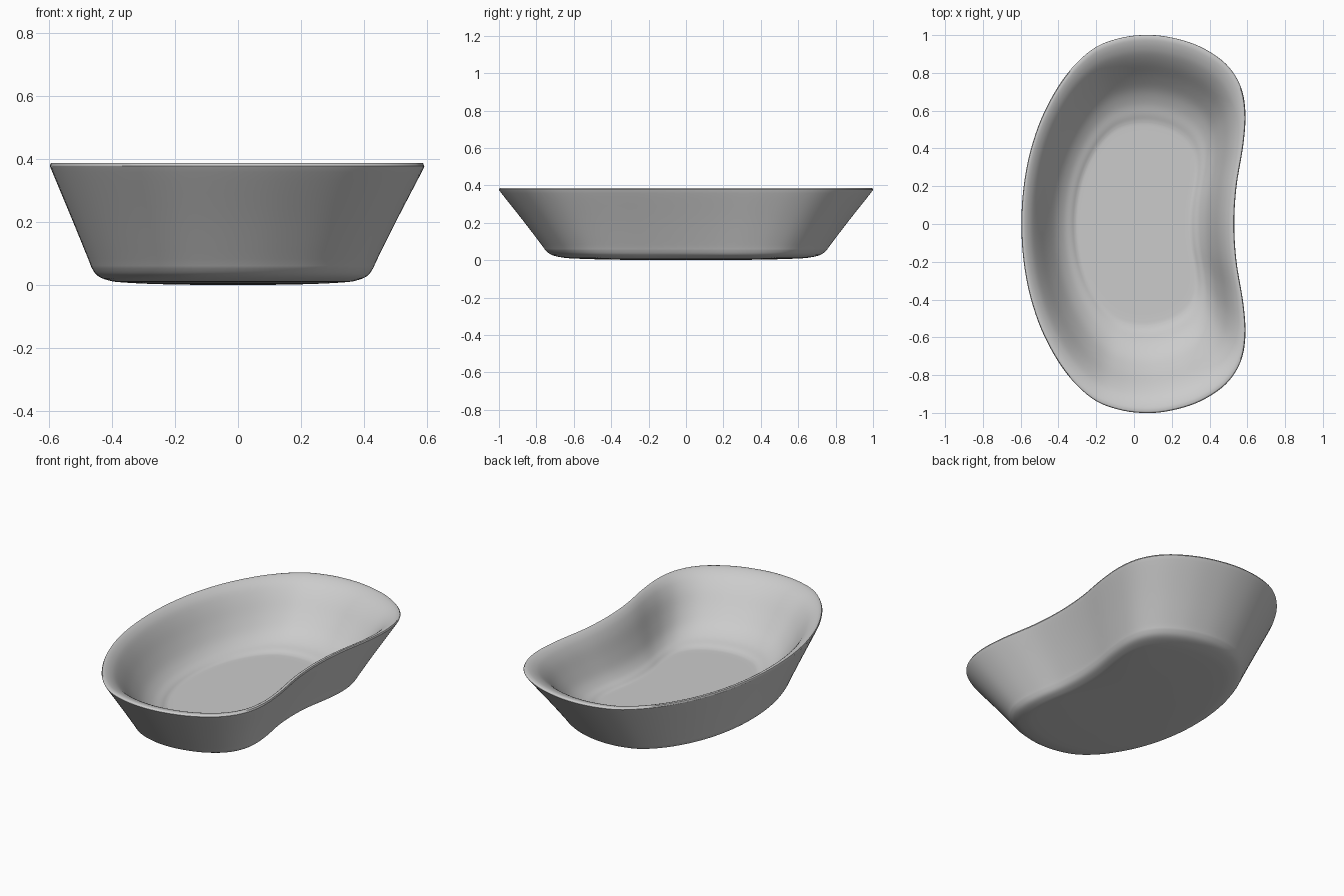
import bpy
import bmesh

default = bpy.data.objects.get("Cube")
if default:
    bpy.data.objects.remove(default, do_unlink=True)


def catmull(points, steps, closed):
    """Smooth curve through points of any dimension."""
    n = len(points)
    out = []
    for i in range(n if closed else n - 1):
        if closed:
            a, b, c, d = (points[(i + k) % n] for k in (-1, 0, 1, 2))
        else:
            a, b, c, d = (points[min(max(i + k, 0), n - 1)] for k in (-1, 0, 1, 2))
        for s in range(steps):
            t = s / steps
            out.append(tuple(
                q + t * (r - p) / 2 + t * t * (2 * p - 5 * q + 4 * r - w) / 2
                + t ** 3 * (3 * q - p - 3 * r + w) / 2
                for p, q, r, w in zip(a, b, c, d)))
    if not closed:
        out.append(points[-1])
    return out


# Kidney outline: back half, mirrored to the front half
half = [(-0.596, 0), (-0.584, 0.2), (-0.545, 0.4), (-0.472, 0.6), (-0.358, 0.79),
        (-0.222, 0.923), (-0.085, 0.981), (0.06, 1.0), (0.2, 0.986), (0.35, 0.938),
        (0.485, 0.848), (0.563, 0.73), (0.589, 0.59), (0.578, 0.42), (0.542, 0.2), (0.53, 0)]
outline = catmull(half + [(x, -y) for x, y in half[-2:0:-1]], 5, True)

# Wall sections: outline scale, height, sideways shift
outside = [(0.1, 0, -0.015), (0.4, 0.003, -0.015), (0.6, 0.009, -0.015),
           (0.67, 0.016, -0.015), (0.72, 0.029, -0.015), (0.75, 0.052, -0.015),
           (0.773, 0.083, -0.014), (0.87, 0.21, -0.008), (0.987, 0.358, 0), (1.0, 0.378, 0)]
inside = [(0.995, 0.386, 0), (0.975, 0.386, 0), (0.94, 0.374, 0), (0.9, 0.35, 0),
          (0.85, 0.304, 0), (0.78, 0.225, 0.003), (0.71, 0.158, 0.007), (0.64, 0.117, 0.01),
          (0.58, 0.098, 0.0125), (0.553, 0.089, 0.0125), (0.535, 0.085, 0.0125)]
floor = [(0.52, 0.084, 0.0125), (0.48, 0.084, 0.0125), (0.1, 0.084, 0.0125)]
profile = catmull(outside, 4, False) + catmull(inside, 4, False) + floor

# Dish: loft the outline along the wall section and cap both ends
bm = bmesh.new()
rings = [[bm.verts.new((x * s + shift, y * s, z)) for x, y in outline]
         for s, z, shift in profile]
count = len(outline)
for low, high in zip(rings, rings[1:]):
    for i in range(count):
        j = (i + 1) % count
        bm.faces.new((low[i], low[j], high[j], high[i]))
bm.faces.new(rings[0])
bm.faces.new(rings[-1])
bmesh.ops.recalc_face_normals(bm, faces=bm.faces)
mesh = bpy.data.meshes.new("kidney_dish")
bm.to_mesh(mesh)
bm.free()
dish = bpy.data.objects.new("kidney_dish", mesh)
bpy.context.collection.objects.link(dish)

# Plain grey
grey = bpy.data.materials.new("plain_grey")
grey.use_nodes = True
colour = (0.6, 0.6, 0.6, 1)
grey.diffuse_color = colour
grey.node_tree.nodes["Principled BSDF"].inputs["Base Color"].default_value = colour
mesh.materials.append(grey)

bpy.ops.object.select_all(action="DESELECT")
dish.select_set(True)
bpy.context.view_layer.objects.active = dish
bpy.ops.object.shade_smooth_by_angle(angle=1.0)
